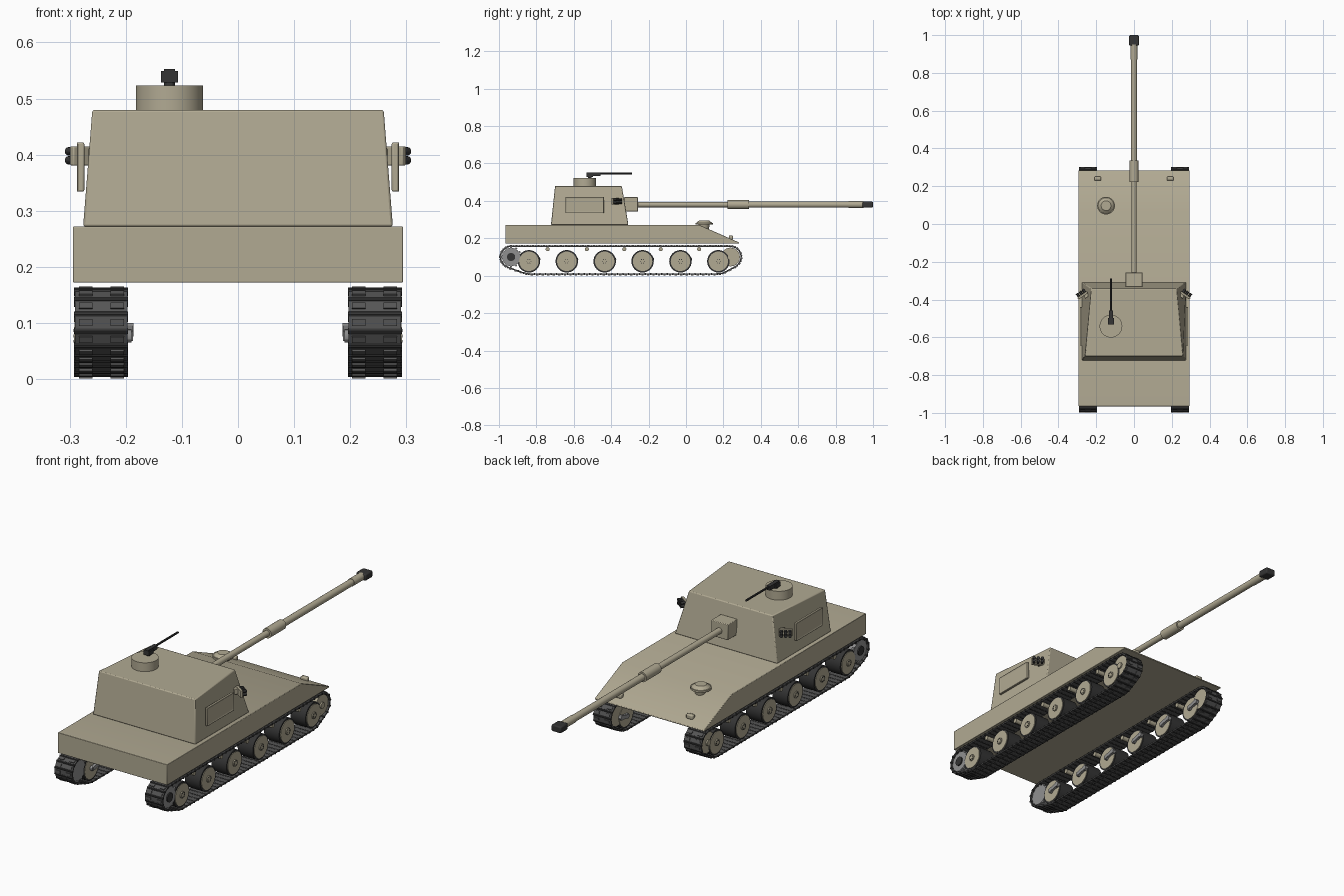
import bpy, bmesh, math
from mathutils import Vector, Matrix, geometry

if "Cube" in bpy.data.objects:
    bpy.data.objects.remove(bpy.data.objects["Cube"])


def mat(name, c):
    m = bpy.data.materials.new(name)
    m.diffuse_color = (*c, 1)
    m.use_nodes = True
    m.node_tree.nodes["Principled BSDF"].inputs["Base Color"].default_value = m.diffuse_color
    return m


TAN = mat("tan_paint", (0.44, 0.40, 0.29))
DARK = mat("dark_metal", (0.035, 0.035, 0.035))
TRACK = mat("track_steel", (0.09, 0.09, 0.09))
GREY = mat("grey_steel", (0.28, 0.28, 0.28))


def box(bm, c, s, M=Matrix()):
    return bmesh.ops.create_cube(bm, size=1, matrix=M @ Matrix.Translation(c) @ Matrix.Diagonal((*s, 1)))["verts"]


def cyl(bm, a, b, r, r2=None, n=24):
    a, b = Vector(a), Vector(b)
    d = b - a
    M = Matrix.Translation((a + b) / 2) @ d.to_track_quat('Z', 'Y').to_matrix().to_4x4()
    bmesh.ops.create_cone(bm, cap_ends=True, segments=n, radius1=r, radius2=r if r2 is None else r2,
                          depth=d.length, matrix=M)


def finish(name, bm, material, mirror=False, bevel=0):
    bmesh.ops.recalc_face_normals(bm, faces=bm.faces)
    me = bpy.data.meshes.new(name)
    bm.to_mesh(me)
    bm.free()
    me.materials.append(material)
    me.shade_smooth()
    me.set_sharp_from_angle(angle=math.radians(30))
    ob = bpy.data.objects.new(name, me)
    bpy.context.collection.objects.link(ob)
    if bevel:
        b = ob.modifiers.new("bevel", 'BEVEL')
        b.width, b.segments, b.limit_method = bevel, 2, 'ANGLE'
    if mirror:
        ob.modifiers.new("mirror", 'MIRROR')
    return ob


# hull: side profile extruded across the width
bm = bmesh.new()
prof = [(-0.965, 0.172), (0.283, 0.172), (0.283, 0.178), (0.07, 0.272), (-0.965, 0.272)]
f = bm.faces.new([bm.verts.new((-0.294, y, z)) for y, z in prof])
ext = bmesh.ops.extrude_face_region(bm, geom=[f])["geom"]
bmesh.ops.translate(bm, vec=(0.588, 0, 0), verts=[v for v in ext if isinstance(v, bmesh.types.BMVert)])
finish("hull", bm, TAN, bevel=0.002)

# turret: tapered block, roof narrows towards the gun
bm = bmesh.new()
corner = {(0, 0): (0.276, -0.722), (1, 0): (0.276, -0.308), (0, 1): (0.26, -0.70), (1, 1): (0.225, -0.343)}
for v in box(bm, (0, 0, 0), (1, 1, 1)):
    x, y = corner[(int(v.co.y > 0), int(v.co.z > 0))]
    v.co = (math.copysign(x, v.co.x), y, 0.48 if v.co.z > 0 else 0.272)
finish("turret", bm, TAN, bevel=0.004)

# gun mantlet, barrel and muzzle brake
bm = bmesh.new()
box(bm, (0, -0.294, 0.382), (0.09, 0.075, 0.076))
finish("mantlet", bm, TAN, bevel=0.003)
bm = bmesh.new()
for y0, y1, r in [(-0.28, 0.23, 0.0145), (0.222, 0.337, 0.024), (0.337, 0.95, 0.0165), (0.87, 0.95, 0.0185)]:
    cyl(bm, (0, y0, 0.38), (0, y1, 0.38), r)
finish("gun_barrel", bm, TAN)
bm = bmesh.new()
box(bm, (0, 0.972, 0.38), (0.052, 0.056, 0.032))
finish("muzzle_brake", bm, DARK, bevel=0.006)

# commander's cupola and roof machine gun
bm = bmesh.new()
cyl(bm, (-0.122, -0.541, 0.475), (-0.122, -0.541, 0.523), 0.06, n=40)
finish("cupola", bm, TAN)
bm = bmesh.new()
cyl(bm, (-0.122, -0.515, 0.52), (-0.122, -0.515, 0.535), 0.01, n=12)
box(bm, (-0.122, -0.515, 0.539), (0.03, 0.035, 0.02))
box(bm, (-0.122, -0.495, 0.543), (0.019, 0.075, 0.02))
cyl(bm, (-0.122, -0.47, 0.547), (-0.122, -0.288, 0.547), 0.005, n=10)
finish("machine_gun", bm, DARK)

# turret side panels with recessed face
bm = bmesh.new()
box(bm, (0.281, -0.542, 0.378), (0.014, 0.205, 0.088))
bm.normal_update()
outer = [f for f in bm.faces if f.normal.x > 0.9]
bmesh.ops.inset_individual(bm, faces=outer, thickness=0.009, depth=-0.004)
finish("side_panel", bm, TAN, mirror=True, bevel=0.003)

# smoke launchers, angled forward and outward
M = Matrix.Translation((0.272, -0.378, 0.398)) @ Matrix.Rotation(math.radians(-35), 4, 'Z')
bm = bmesh.new()
box(bm, (0, 0, 0), (0.06, 0.012, 0.034), M)
box(bm, (-0.015, -0.012, 0), (0.025, 0.02, 0.026), M)
finish("smoke_launcher_mount", bm, TAN, mirror=True, bevel=0.002)
bm = bmesh.new()
for i in (-1, 0, 1):
    for k in (-1, 1):
        cyl(bm, M @ Vector((i * 0.019, 0, k * 0.008)), M @ Vector((i * 0.019, 0.026, k * 0.008)), 0.0075, n=12)
finish("smoke_tubes", bm, DARK, mirror=True)

# driver's hatch and headlights
bm = bmesh.new()
h = (-0.148, 0.097)
cyl(bm, (*h, 0.25), (*h, 0.274), 0.025, 0.03)
cyl(bm, (*h, 0.274), (*h, 0.283), 0.047, n=32)
cyl(bm, (*h, 0.283), (*h, 0.296), 0.042, 0.026, n=32)
finish("driver_hatch", bm, TAN)
bm = bmesh.new()
box(bm, (0.192, 0.24, 0.204), (0.036, 0.022, 0.022))
finish("headlight", bm, TAN, mirror=True, bevel=0.005)

# running gear positions
XI, XO = 0.203, 0.284
WZ, EZ = 0.077, 0.1
wheels = [-0.84 + 0.2026 * i for i in range(6)]
SPROCKET, IDLER = -0.935, 0.238

# road wheels: rubber tyres with painted discs, hubs and bolts
tyres, discs = bmesh.new(), bmesh.new()
for y in wheels:
    cyl(tyres, (XI, y, WZ), (XO, y, WZ), 0.06, n=32)
    cyl(discs, (XI - 0.002, y, WZ), (XO + 0.003, y, WZ), 0.052, n=32)
    cyl(discs, (XO, y, WZ), (XO + 0.008, y, WZ), 0.016, n=16)
    for k in range(6):
        a = k * math.pi / 3
        py, pz = y + 0.011 * math.cos(a), WZ + 0.011 * math.sin(a)
        cyl(tyres, (XO, py, pz), (XO + 0.0095, py, pz), 0.0025, n=6)
finish("road_wheel_tyres", tyres, DARK, mirror=True)
finish("road_wheel_discs", discs, TAN, mirror=True)

# swing arms on the inner side
bm = bmesh.new()
for y in wheels:
    cyl(bm, (0.19, y, WZ), (0.21, y, WZ), 0.012, n=12)
    R = Matrix.Translation((0.193, y + 0.025, WZ + 0.006)) @ Matrix.Rotation(math.radians(12), 4, 'X')
    box(bm, (0, 0, 0), (0.012, 0.06, 0.018), R)
    cyl(bm, (0.186, y + 0.05, WZ + 0.011), (0.2, y + 0.05, WZ + 0.011), 0.012, n=12)
finish("swing_arms", bm, GREY, mirror=True)

# return rollers
bm = bmesh.new()
for y in (-0.74, -0.53, -0.33, -0.135, 0.07):
    cyl(bm, (XI, y, 0.142), (XO, y, 0.142), 0.011, n=16)
finish("return_rollers", bm, TAN, mirror=True)

# front idler
bm = bmesh.new()
cyl(bm, (XI, IDLER, EZ), (XO, IDLER, EZ), 0.05, n=32)
cyl(bm, (XO, IDLER, EZ), (XO + 0.007, IDLER, EZ), 0.015, n=16)
finish("idler_wheel", bm, TAN, mirror=True)

# toothed rear sprocket with dark hub
bm = bmesh.new()
cyl(bm, (XI, SPROCKET, EZ), (XO, SPROCKET, EZ), 0.049, n=32)
for k in range(12):
    R = Matrix.Translation((0, SPROCKET, EZ)) @ Matrix.Rotation(k * math.pi / 6, 4, 'X')
    for x in (XI + 0.006, XO - 0.006):
        box(bm, (x, 0, 0.05), (0.01, 0.01, 0.014), R)
finish("drive_sprocket", bm, GREY, mirror=True)
bm = bmesh.new()
cyl(bm, (XO - 0.01, SPROCKET, EZ), (XO + 0.006, SPROCKET, EZ), 0.022, n=20)
finish("sprocket_hub", bm, DARK, mirror=True)

# track path: taut loop around the wheel circles
pts = []
for y, z, r in [(SPROCKET, EZ, 0.058), (IDLER, EZ, 0.058)] + [(y, WZ, 0.068) for y in wheels]:
    pts += [Vector((y + r * math.cos(a * math.pi / 36), z + r * math.sin(a * math.pi / 36))) for a in range(72)]
loop = [pts[i] for i in geometry.convex_hull_2d(pts)]
segs = list(zip(loop, loop[1:] + loop[:1]))
total = sum((b - a).length for a, b in segs)


def along(s):
    s %= total
    for a, b in segs:
        d = (b - a).length
        if s <= d:
            return a.lerp(b, s / d)
        s -= d
    return loop[0]


# track links: plate with two raised pads, joined by pins
links, pins = bmesh.new(), bmesh.new()
centre = Vector((-0.34, 0.085))
N = 92
step = total / N
for i in range(N):
    p0, p1 = along(i * step), along((i + 1) * step)
    t, c = (p1 - p0).normalized(), (p0 + p1) / 2
    out = Vector((t.y, -t.x))
    if out.dot(c - centre) < 0:
        out = -out
    L = Matrix(((1, 0, 0, 0.2435), (0, t.x, out.x, c.x), (0, t.y, out.y, c.y), (0, 0, 0, 1)))
    box(links, (0, 0, 0), (0.094, 0.021, 0.007), L)
    for x in (-0.028, 0.028):
        box(links, (x, 0, 0.004), (0.024, 0.012, 0.007), L)
    cyl(pins, (0.196, p0.x, p0.y), (0.292, p0.x, p0.y), 0.0055, n=8)
finish("track_links", links, TRACK, mirror=True)
finish("track_pins", pins, DARK, mirror=True)
